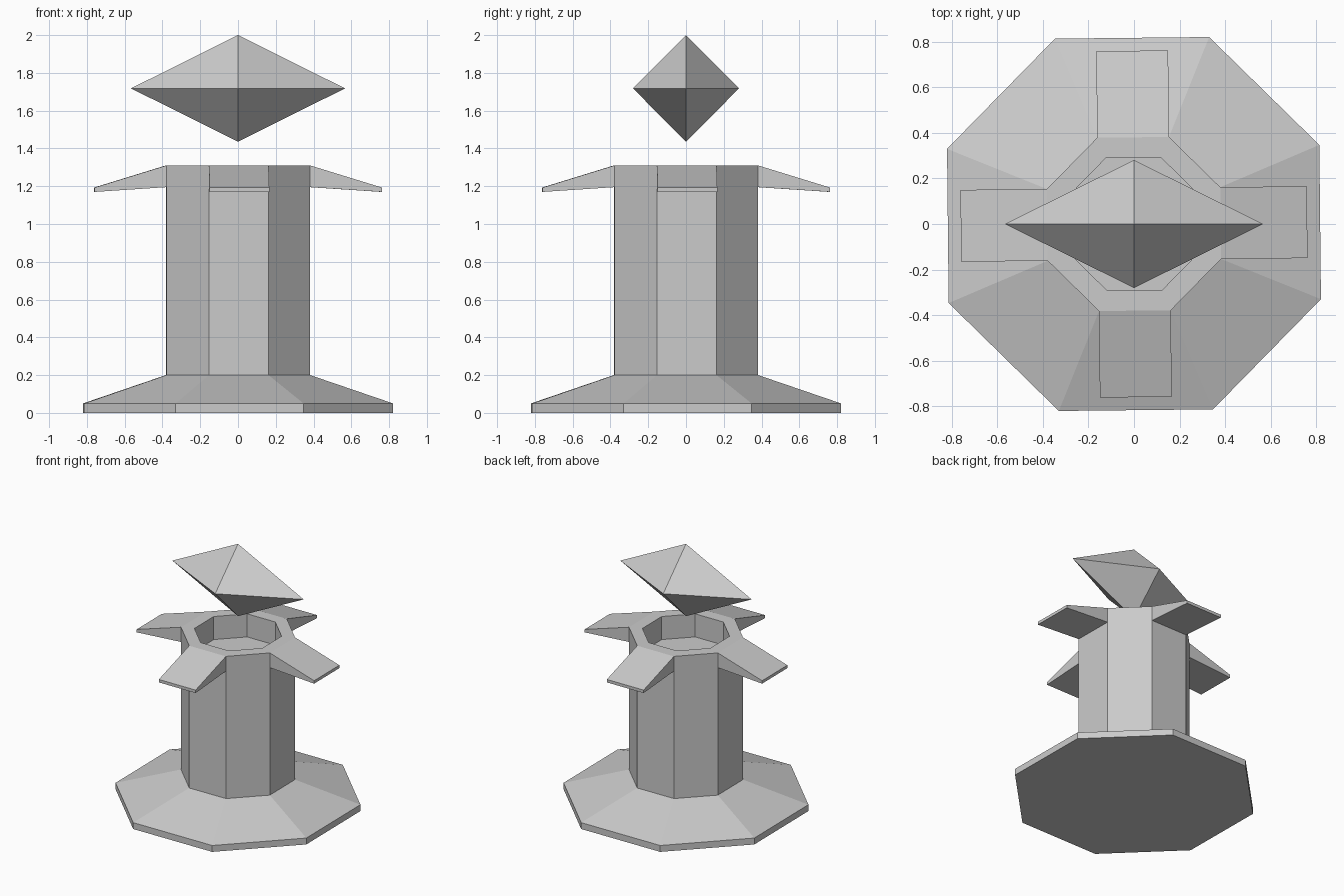
import bpy, bmesh, math
from mathutils import Vector

if "Cube" in bpy.data.objects:
    bpy.data.objects.remove(bpy.data.objects["Cube"])

SIDES = 8
TURN = math.radians(23.1)   # flats face the axes, with a very slight twist


def finish(bm, name):
    bmesh.ops.recalc_face_normals(bm, faces=bm.faces)
    mesh = bpy.data.meshes.new(name)
    bm.to_mesh(mesh)
    bm.free()
    obj = bpy.data.objects.new(name, mesh)
    bpy.context.collection.objects.link(obj)
    return obj


# Pedestal: octagonal profile from the foot, up the column and into the bowl
profile = [(0.885, 0.0), (0.885, 0.05), (0.412, 0.2), (0.412, 1.195),
           (0.412, 1.31), (0.315, 1.31), (0.315, 1.13)]
bm = bmesh.new()
rings = []
for r, z in profile:
    angles = [TURN + math.tau * i / SIDES for i in range(SIDES)]
    rings.append([bm.verts.new((r * math.cos(a), r * math.sin(a), z)) for a in angles])

arm_faces = []
for level, (low, high) in enumerate(zip(rings, rings[1:])):
    for i in range(SIDES):
        j = (i + 1) % SIDES
        face = bm.faces.new((low[i], low[j], high[j], high[i]))
        # Upper band of the column: every second side carries an arm
        if level == 3 and i % 2 == 1:
            arm_faces.append(face)
bm.faces.new(rings[0][::-1])
bm.faces.new(rings[-1])
bm.normal_update()

# Four drooping, tapering arms
for face in bmesh.ops.extrude_discrete_faces(bm, faces=arm_faces)["faces"]:
    middle = face.calc_center_median()
    out = Vector((middle.x, middle.y, 0)).normalized() * 0.38
    for v in face.verts:
        top = v.co.z > 1.25
        v.co += out
        v.co.z = 1.193 if top else 1.17
finish(bm, "pedestal")

# Floating crystal: stretched octahedron
bm = bmesh.new()
c = Vector((0, 0, 1.718))
ring = [bm.verts.new(c + Vector(p)) for p in
        ((0.567, 0, 0), (0, 0.281, 0), (-0.567, 0, 0), (0, -0.281, 0))]
tips = [bm.verts.new(c + Vector((0, 0, s * 0.282))) for s in (1, -1)]
for tip in tips:
    for i in range(4):
        bm.faces.new((ring[i], ring[(i + 1) % 4], tip))
finish(bm, "crystal")
